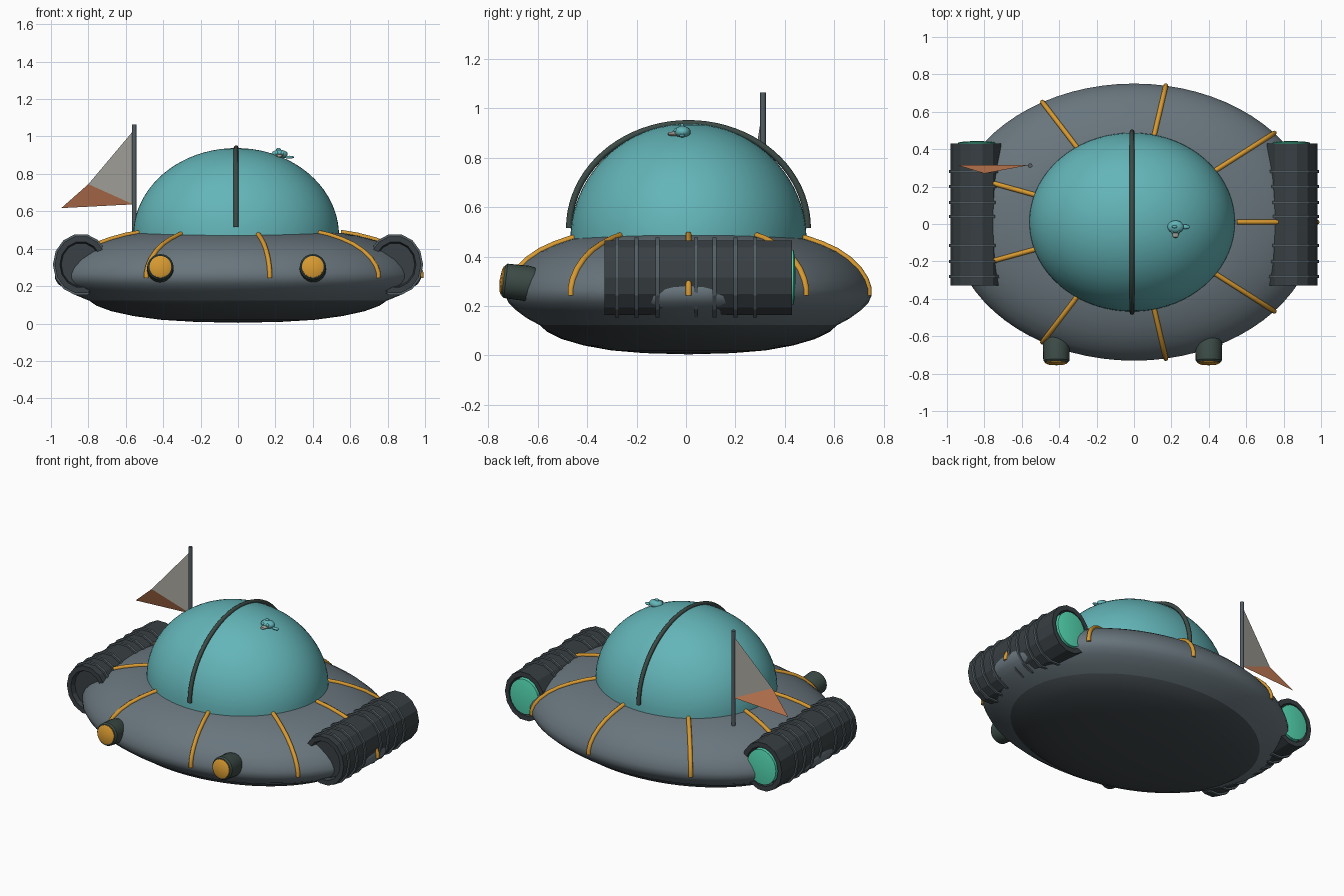
import bpy, bmesh, math
from mathutils import Vector, Matrix

if "Cube" in bpy.data.objects:
    bpy.data.objects.remove(bpy.data.objects["Cube"])


def mat(name, r, g, b):
    m = bpy.data.materials.new(name)
    m.diffuse_color = (r, g, b, 1)
    m.use_nodes = True
    m.node_tree.nodes["Principled BSDF"].inputs["Base Color"].default_value = m.diffuse_color
    return m


HULL = mat("hull grey", .14, .18, .205)
BELLY = mat("belly dark grey", .055, .068, .075)
ENGINE = mat("engine charcoal", .04, .05, .056)
RING = mat("band grey", .085, .11, .125)
GOLD = mat("gold", .68, .32, .03)
GREEN = mat("dark green grey", .045, .07, .062)
TEAL = mat("dome teal", .125, .46, .48)
GLOW = mat("mint glow", .09, .70, .45)
PALE = mat("pale cloth", .38, .37, .33)
RUST = mat("rust cloth", .55, .20, .09)


def finish(bm, name, material, angle=35):
    bmesh.ops.remove_doubles(bm, verts=bm.verts, dist=1e-5)
    bmesh.ops.recalc_face_normals(bm, faces=bm.faces)
    me = bpy.data.meshes.new(name)
    bm.to_mesh(me)
    bm.free()
    ob = bpy.data.objects.new(name, me)
    bpy.context.collection.objects.link(ob)
    me.materials.append(material)
    bpy.ops.object.select_all(action='DESELECT')
    bpy.context.view_layer.objects.active = ob
    ob.select_set(True)
    if angle:
        bpy.ops.object.shade_smooth_by_angle(angle=math.radians(angle))
    return ob


def lathe(name, profile, rx, ry, material, n=72, matrix=None, angle=35):
    """Spin (radius, height) pairs round z with elliptical scale."""
    bm = bmesh.new()
    rows = [[bm.verts.new((r * rx * math.cos(2 * math.pi * i / n),
                           r * ry * math.sin(2 * math.pi * i / n), z))
             for i in range(n)] for r, z in profile]
    for a, b in zip(rows, rows[1:]):
        for i in range(n):
            j = (i + 1) % n
            bm.faces.new((a[i], a[j], b[j], b[i]))
    if matrix:
        bmesh.ops.transform(bm, matrix=matrix, verts=bm.verts)
    return finish(bm, name, material, angle)


def tube(name, pts, radius, material):
    cu = bpy.data.curves.new(name, 'CURVE')
    cu.dimensions = '3D'
    cu.bevel_depth = radius
    cu.bevel_resolution = 2
    cu.use_fill_caps = True
    sp = cu.splines.new('POLY')
    sp.points.add(len(pts) - 1)
    for p, co in zip(sp.points, pts):
        p.co = (*co, 1)
    sp.use_smooth = True
    cu.materials.append(material)
    ob = bpy.data.objects.new(name, cu)
    bpy.context.collection.objects.link(ob)
    return ob


def along(center, direction):
    """Place a lathe so its z axis points along direction."""
    return Matrix.Translation(center) @ Vector(direction).to_track_quat('Z', 'Y').to_matrix().to_4x4()


RX, RY, CY = .982, .743, .01
MID = Matrix.Translation((0, CY, 0))

# Saucer hull and darker belly bowl
upper = [(.56, .485), (.65, .47), (.74, .447), (.82, .42), (.89, .385), (.945, .345),
         (.98, .305), (.997, .268), (.997, .24)]
lower = [(.98, .212), (.94, .183), (.88, .15), (.81, .122)]
lathe("hull", [(0, .49)] + upper + lower, RX, RY, HULL, matrix=MID)
belly = [(.81, .122), (.77, .095), (.69, .066), (.57, .04), (.42, .02), (.24, .009), (0, .004)]
lathe("belly", belly, RX, RY, BELLY, matrix=MID)

# Glass dome with the arched strap over it
dome = [(math.cos(t), .47 + .468 * math.sin(t))
        for t in [math.pi / 2 * i / 20 for i in range(21)]]
lathe("dome", dome, .55, .478, TEAL, matrix=Matrix.Translation((-.01, CY, 0)))
tube("dome_strap", [(-.01, CY + .483 * math.cos(t), .515 + .425 * math.sin(t))
                    for t in [math.pi * i / 40 for i in range(41)]], .013, GREEN)

# Nine gold ribs running down the hull
for k in range(9):
    a = math.radians(40 * k)
    tube(f"rib_{k + 1}", [(r * RX * math.cos(a), CY + r * RY * math.sin(a), z + .003)
                          for r, z in upper], .013, GOLD)

# Side engines with bands and glowing rear exhausts
for s, side in ((-1, "left"), (1, "right")):
    c = Vector((s * .84, 0, .315))
    place = along(c, (0, 1, 0))
    lathe(f"{side}_engine", [(0, -.30), (.75, -.30), (.8, -.33), (1, -.33), (1, .43), (.8, .43),
                             (.75, .40), (0, .40)],
          .14, .155, ENGINE, 14, place, 20)
    for i, y in enumerate((-.28, -.2, -.115, .04, .115, .2, .28)):
        lathe(f"{side}_engine_band_{i + 1}",
              [(.95, y - .008), (1.07, y - .008), (1.07, y + .008), (.95, y + .008)],
              .14, .155, RING, 14, place, 20)
    lathe(f"{side}_exhaust", [(.72, .40), (.72, .436), (.5, .441), (0, .444)],
          .14, .155, GLOW, 24, place)

# Two front lamps, tipped slightly upward
for x, side in ((-.415, "left"), (.4, "right")):
    place = along((x, -.74, .303), (0, -1, .12))
    lathe(f"{side}_lamp_housing", [(0, -.13), (.065, -.13), (.072, -.10), (.07, -.01), (.062, 0), (0, 0)],
          1, 1, GREEN, 24, place)
    lathe(f"{side}_lamp_lens", [(.058, -.01), (.058, .004), (.045, .01), (0, .015)],
          1, 1, GOLD, 24, place)

# Flag pole with folded two-tone pennant
lathe("flag_pole", [(0, .46), (.012, .46), (.012, 1.065), (0, 1.065)], 1, 1, RING, 12,
      Matrix.Translation((-.555, .312, 0)))
bm = bmesh.new()
top, tip, base, fold = [bm.verts.new(v) for v in (
    (-.56, .315, 1.03), (-.945, .315, .617), (-.56, .315, .637), (-.80, .27, .745))]
bm.faces.new((top, fold, base))
bm.faces.new((fold, tip, base)).material_index = 1
pennant = finish(bm, "pennant", PALE, 0)
pennant.data.materials.append(RUST)

# Small creature ornament perched on the dome
P = Vector((.222, -.015, .905))
ball = [(math.sin(t), -math.cos(t)) for t in [math.pi * i / 10 for i in range(11)]]


def blob(name, off, size, material):
    lathe(name, ball, 1, 1, material, 16,
          Matrix.Translation(P + Vector(off)) @ Matrix.Diagonal((*size, 1)))


blob("ornament_body", (0, 0, 0), (.044, .034, .024), TEAL)
blob("ornament_tail", (.052, 0, -.016), (.026, .012, .008), TEAL)
blob("ornament_crest", (-.005, 0, .022), (.014, .008, .012), TEAL)
for s in (-1, 1):
    blob("ornament_eye", (s * .016, -.026, .006), (.009, .009, .009), TEAL)
lathe("ornament_beak", [(.022, 0), (.014, .035), (0, .04)], 1, .5, PALE, 12,
      along(P + Vector((0, -.02, -.008)), (0, -1, 0)))
